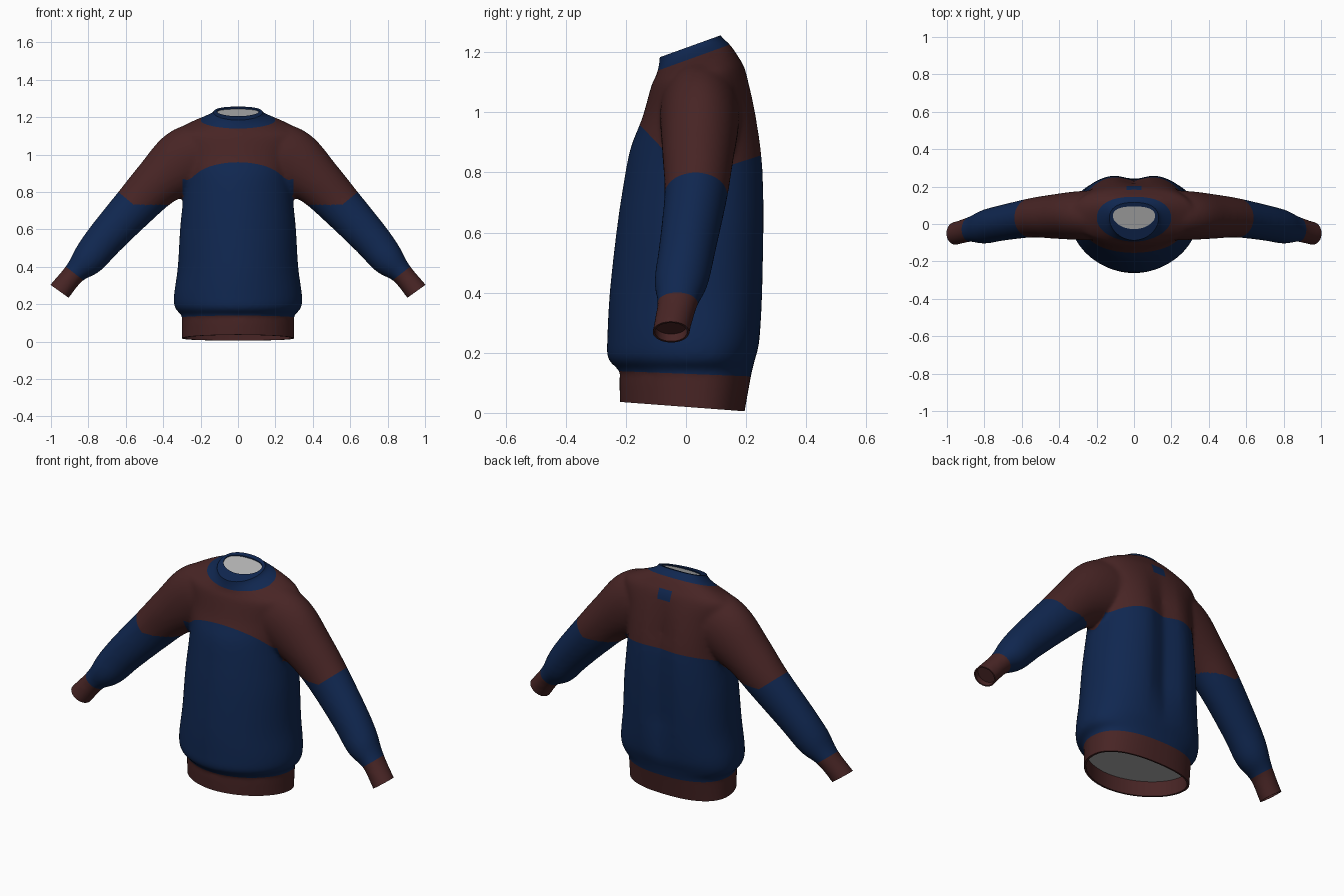
import bpy, bmesh, math
from mathutils import Vector

cube = bpy.data.objects.get("Cube")
if cube:
    bpy.data.objects.remove(cube, do_unlink=True)

SIDES = 48
MAROON, NAVY, GREY = range(3)


def make_material(name, colour):
    mat = bpy.data.materials.new(name)
    mat.use_nodes = True
    rgba = (*colour, 1)
    mat.diffuse_color = rgba
    shader = mat.node_tree.nodes["Principled BSDF"]
    shader.inputs["Base Color"].default_value = rgba
    shader.inputs["Roughness"].default_value = 0.9
    return mat


def smooth_rows(rows, steps=5):
    """Catmull-Rom interpolation of the rows of a section table."""
    rows = [Vector(r) for r in rows]
    out = []
    for i in range(len(rows) - 1):
        a, b, c, d = (rows[min(max(i + k, 0), len(rows) - 1)] for k in (-1, 0, 1, 2))
        for s in range(steps):
            t = s / steps
            out.append(b + (c - a) * (t / 2) + (a * 2 - b * 5 + c * 4 - d) * (t * t / 2)
                       + (b * 3 - a - c * 3 + d) * (t ** 3 / 2))
    return out + [rows[-1]]


def loft(bm, rings):
    """Closed solid through a list of point rings."""
    loops = [[bm.verts.new(p) for p in ring] for ring in rings]
    for a, b in zip(loops, loops[1:]):
        for i in range(SIDES):
            j = (i + 1) % SIDES
            bm.faces.new((a[i], a[j], b[j], b[i]))
    bm.faces.new(loops[0])
    bm.faces.new(loops[-1])


def power(v, p):
    return math.copysign(abs(v) ** (2 / p), v)


def body_ring(row):
    z, half, front, back, slope = row
    mid = 0.03
    groove = 0.035 * max(0, min(1, (z - 0.2) * 4, (1.12 - z) * 5))
    ring = []
    for i in range(SIDES):
        t = math.tau * i / SIDES
        p = 2.4 if math.sin(t) > 0 else 1.9
        x = half * power(math.cos(t), p)
        s = power(math.sin(t), p)
        y = mid + s * ((back - mid) if s > 0 else (mid - front))
        if s > 0:
            y -= groove * math.exp(-(x / 0.07) ** 2)
        ring.append((x, y, z + slope * (y - 0.02)))
    return ring


def sleeve_rings(rows, side):
    rings = []
    for i, (x, y, z, r, depth) in enumerate(rows):
        a, b = rows[max(i - 1, 0)], rows[min(i + 1, len(rows) - 1)]
        along = Vector((b[0] - a[0], b[2] - a[2])).normalized()
        ring = []
        for k in range(SIDES):
            t = math.tau * k / SIDES
            u = r * math.cos(t)
            ring.append((side * (x - along.y * u), y + depth * math.sin(t), z + along.x * u))
        rings.append(ring)
    return rings


# Body sections: height, half width, front, back, slope
BODY = [(-.08, .3, -.215, .18, 0), (.1, .3, -.222, .212, 0), (.14, .302, -.222, .22, 0),
        (.18, .337, -.26, .23, 0), (.25, .342, -.262, .25, 0), (.4, .322, -.254, .264, 0),
        (.6, .31, -.232, .27, 0), (.75, .295, -.21, .27, 0), (.88, .285, -.185, .262, 0),
        (1, .3, -.145, .235, .1), (1.11, .335, -.115, .2, .15), (1.15, .28, -.1, .172, .25),
        (1.18, .2, -.094, .147, .35), (1.2, .155, -.09, .13, .37),
        (1.222, .13, -.088, .113, .37), (1.3, .118, -.085, .1, .37)]
# Sleeve sections: centre, radius across, radius front to back
SLEEVE = [(.12, .04, 1, .13, .1), (.2, .045, 1, .17, .13), (.3, .045, .955, .172, .13),
          (.43, .04, .85, .135, .118), (.55, .033, .725, .118, .105),
          (.71, .005, .55, .102, .095), (.8, -.015, .44, .09, .09),
          (.875, -.028, .365, .06, .068), (.955, -.05, .268, .061, .062),
          (1.02, -.06, .19, .061, .062)]

bm = bmesh.new()
loft(bm, [body_ring(r) for r in smooth_rows(BODY)])
for side in (1, -1):
    loft(bm, sleeve_rings(smooth_rows(SLEEVE), side))
bmesh.ops.recalc_face_normals(bm, faces=bm.faces)
mesh = bpy.data.meshes.new("sweater")
bm.to_mesh(mesh)
bm.free()
sweater = bpy.data.objects.new("sweater", mesh)
bpy.context.collection.objects.link(sweater)
bpy.context.view_layer.objects.active = sweater
sweater.select_set(True)


def apply_modifier(kind, **settings):
    mod = sweater.modifiers.new(kind.lower(), kind)
    for key, value in settings.items():
        setattr(mod, key, value)
    bpy.ops.object.modifier_apply(modifier=mod.name)


# Fuse the sleeves into the body
apply_modifier("REMESH", mode="VOXEL", voxel_size=0.011)
apply_modifier("SMOOTH", factor=0.5, iterations=11)

for name, colour in (("maroon knit", (.064, .018, .018)), ("navy knit", (.005, .02, .08)),
                     ("grey lining", (.45, .45, .45))):
    sweater.data.materials.append(make_material(name, colour))

bm = bmesh.new()
bm.from_mesh(sweater.data)


def cut(point, normal, where=lambda c: True, remove=False):
    faces = [f for f in bm.faces if where(f.calc_center_median())]
    geom = set(faces)
    for f in faces:
        geom.update(f.edges)
        geom.update(f.verts)
    bmesh.ops.bisect_plane(bm, geom=list(geom), dist=1e-5, plane_co=point,
                           plane_no=normal, clear_outer=remove)


# Openings at hem, neck and cuffs
NECK, HEM = 0.36, -0.075
cut((0, 0, .02), (0, HEM, -1), remove=True)
cut((0, .02, 1.222), (0, -NECK, 1), remove=True)
for s in (1, -1):
    cut((s * .953, 0, .268), (s * .58, 0, -.81), lambda c: c.x * s > .8, True)

# Colour seams: ribbing, yoke, sleeves and the neck patch
cut((0, 0, .13), (0, .04, 1), lambda c: c.z < .2)
cut((0, .02, 1.18), (0, -NECK, 1), lambda c: c.z > 1.05 and abs(c.x) < .22)
cut((0, 0, .797), (0, 1.05, 1), lambda c: c.y < -.016 and abs(c.x) < .31 and c.z > .7)
cut((0, 0, .775), (0, -.33, 1), lambda c: c.y > -.016 and abs(c.x) < .31 and c.z > .7)
for s in (1, -1):
    cut((s * .297, 0, 0), (1, 0, 0), lambda c: .7 < c.z < .95 and c.x * s > 0)
    cut((s * .55, 0, .725), (s * .64, 0, -.77), lambda c: c.x * s > .38)
    cut((s * .875, 0, .365), (s * .61, 0, -.79), lambda c: c.x * s > .75)
    cut((s * .04, 0, 0), (1, 0, 0), lambda c: c.y > .1 and 1.08 < c.z < 1.2)
for z in (1.115, 1.17):
    cut((0, 0, z), (0, 0, 1), lambda c: c.y > .1 and abs(c.x) < .06)


def extrude_rim(edges, move):
    new = bmesh.ops.extrude_edge_only(bm, edges=edges)["geom"]
    for v in new:
        if isinstance(v, bmesh.types.BMVert):
            v.co = move(v.co.copy())
    return [e for e in new if isinstance(e, bmesh.types.BMEdge) and e.is_boundary]


def close_opening(edges, lip, inward):
    """Fold a lip over the rim, turn it inward and close it with a panel."""
    inner = extrude_rim(extrude_rim(edges, lip), lambda p: p + Vector(inward))
    return bmesh.ops.edgeloop_fill(bm, edges=inner)["faces"]


def neck_lip(p):
    y = .0325 + (p.y - .0125) * .6
    return Vector((p.x * .86, y, p.z + NECK * (y - p.y)))


def hem_lip(p):
    return Vector((p.x * .96, p.y * .95, p.z - HEM * p.y * .05))


rims = [e for e in bm.edges if e.is_boundary]
middle = {e: (e.verts[0].co + e.verts[1].co) / 2 for e in rims}
panels = close_opening([e for e in rims if middle[e].z > 1.1], neck_lip, (0, 0, -.006))
panels += close_opening([e for e in rims if middle[e].z < .15 and abs(middle[e].x) < .6],
                        hem_lip, (0, 0, .085))
for s in (1, -1):
    centre = Vector((s * .953, -.05, .268))
    close_opening([e for e in rims if middle[e].x * s > .8],
                  lambda p: centre + (p - centre) * .88, (-s * .017, 0, .024))
bmesh.ops.recalc_face_normals(bm, faces=bm.faces)


def colour_of(c):
    x = abs(c.x)
    if (x - .875) * .61 - (c.z - .365) * .79 > 0 and x > .75:
        return MAROON                                   # cuff
    if x > .38 and (x - .55) * .64 - (c.z - .725) * .77 > 0:
        return NAVY                                     # lower sleeve
    if c.z < .13 - .04 * c.y:
        return MAROON                                   # hem
    if c.z > 1.18 + NECK * (c.y - .02) and x < .22:
        return NAVY                                     # collar
    if x < .04 and c.y > .1 and 1.115 < c.z < 1.17:
        return NAVY                                     # neck patch
    if x > .297 and c.z > .73:
        return MAROON                                   # upper sleeve
    yoke = .797 - 1.05 * c.y if c.y < -.016 else .775 + .33 * c.y
    return MAROON if c.z > yoke else NAVY


for f in bm.faces:
    f.material_index = colour_of(f.calc_center_median())
for f in panels:
    f.material_index = GREY
bm.to_mesh(sweater.data)
bm.free()
bpy.ops.object.shade_smooth_by_angle(angle=math.radians(40))
